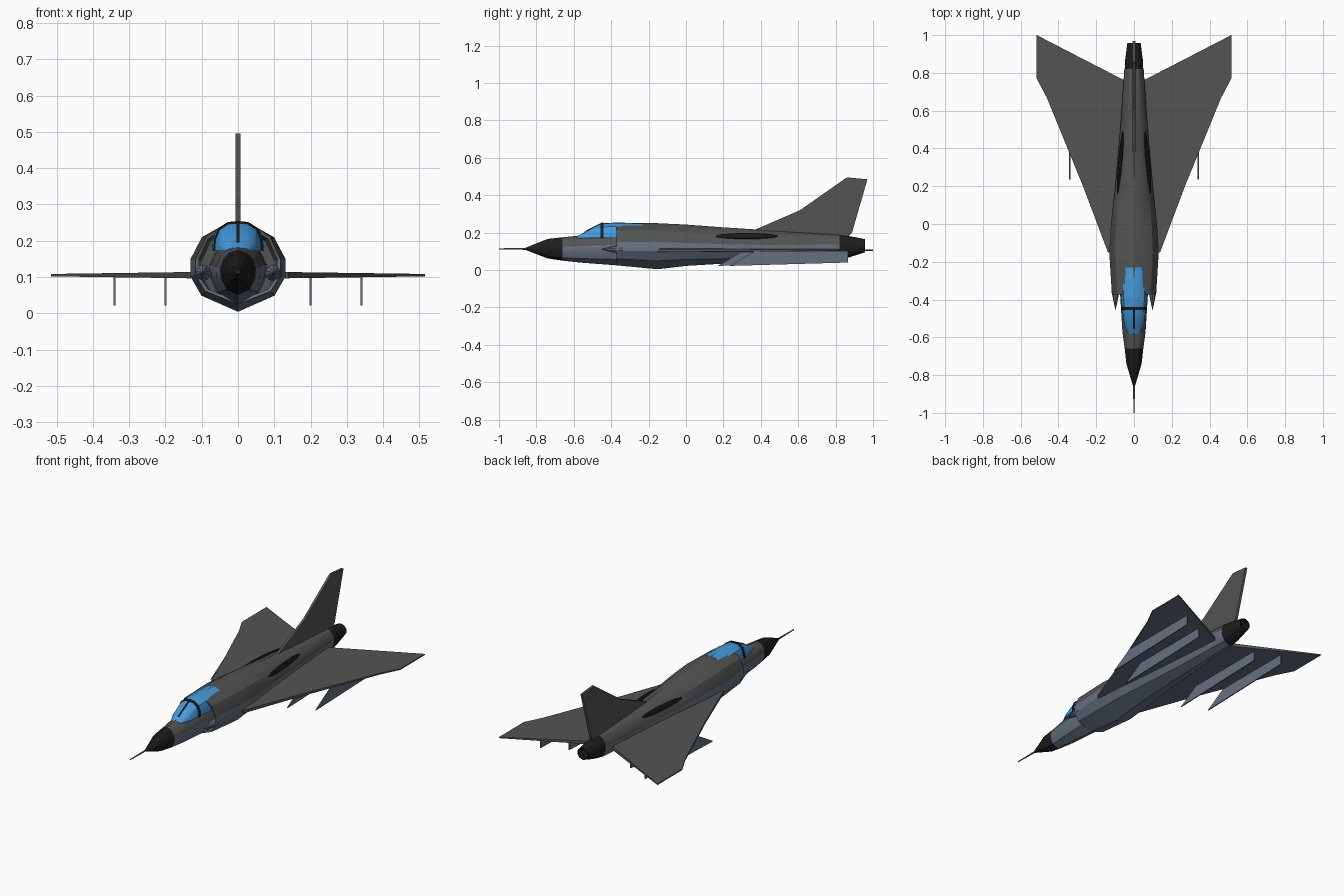
import bpy, bmesh, math
from mathutils import Matrix, Vector

if "Cube" in bpy.data.objects:
    bpy.data.objects.remove(bpy.data.objects["Cube"])


def mat(name, r, g, b):
    m = bpy.data.materials.new(name)
    m.diffuse_color = (r, g, b, 1)
    m.use_nodes = True
    m.node_tree.nodes["Principled BSDF"].inputs["Base Color"].default_value = m.diffuse_color
    return m


GREY = mat("dark_grey", 0.085, 0.09, 0.085)
BELLY = mat("blue_grey", 0.13, 0.165, 0.22)
BLACK = mat("black", 0.012, 0.012, 0.012)
GLASS = mat("canopy_blue", 0.06, 0.33, 0.72)


def finish(name, bm, mats, mirror=False, smooth=False):
    bmesh.ops.recalc_face_normals(bm, faces=bm.faces)
    me = bpy.data.meshes.new(name)
    bm.to_mesh(me)
    bm.free()
    for m in mats:
        me.materials.append(m)
    ob = bpy.data.objects.new(name, me)
    bpy.context.collection.objects.link(ob)
    if mirror:
        ob.modifiers.new("mirror", 'MIRROR')
    if smooth:
        bpy.ops.object.select_all(action='DESELECT')
        ob.select_set(True)
        bpy.context.view_layer.objects.active = ob
        bpy.ops.object.shade_smooth_by_angle(angle=math.radians(28))
    return ob


# Half cross-sections, top to bottom: angular body and round tube
BOXY = [(0, 1), (.4, .9), (.76, .71), (1, .28), (1, -.08), (.77, -.58), (0, -1)]
ROUND = [(math.cos(math.radians(a)), math.sin(math.radians(a)))
         for a in (90, 60, 35, 10, -15, -50, -90)]


def section(y, w, zt, zm, zb, blend):
    half = []
    for (ax, az), (bx, bz) in zip(BOXY, ROUND):
        fx, fz = ax + (bx - ax) * blend, az + (bz - az) * blend
        half.append((fx * w, y, zm + fz * ((zt - zm) if fz > 0 else (zm - zb))))
    half[0], half[-1] = (0, y, zt), (0, y, zb)
    return half + [(-x, yy, z) for x, yy, z in reversed(half[1:-1])]


def loft(name, rings, mats, belly=False, smooth=True):
    bm = bmesh.new()
    rows = [[bm.verts.new(p) for p in r] for r in rings]
    n = len(rings[0])
    for a, b in zip(rows, rows[1:]):
        for i in range(n):
            j = (i + 1) % n
            f = bm.faces.new((a[i], a[j], b[j], b[i]))
            if belly and 3 < i + 1 < n - 2:
                f.material_index = 1
    bm.faces.new(rows[0])
    bm.faces.new(rows[-1])
    return finish(name, bm, mats, smooth=smooth)


def slab(name, side_a, side_b, mats, mirror=False):
    bm = bmesh.new()
    a = [bm.verts.new(p) for p in side_a]
    b = [bm.verts.new(p) for p in side_b]
    bm.faces.new(a)
    bm.faces.new(b).material_index = len(mats) - 1
    for i in range(len(a)):
        j = (i + 1) % len(a)
        bm.faces.new((a[i], a[j], b[j], b[i]))
    return finish(name, bm, mats, mirror)


# Nose, forward fuselage
loft("nose_cone", [section(-.862, .004, .117, .113, .109, 1),
                   section(-.74, .041, .166, .113, .062, 1),
                   section(-.66, .05, .175, .113, .05, 1)], [BLACK])
loft("forward_fuselage", [section(-.66, .05, .175, .113, .05, 1),
                          section(-.57, .062, .184, .113, .04, .7),
                          section(-.37, .074, .2, .113, .025, .3),
                          section(-.2, .08, .2, .113, .02, .3)], [GREY, BELLY], belly=True)

# Main body with recessed intake mouth
loft("main_fuselage", [section(-.24, .1, .235, .11, .03, 0),
                       section(-.37, .108, .243, .11, .034, 0),
                       section(-.372, .117, .253, .11, .025, 0),
                       section(-.15, .131, .25, .11, .004, 0),
                       section(0, .122, .243, .11, .022, .15),
                       section(.2, .1, .228, .11, .034, .4),
                       section(.5, .074, .209, .115, .045, .8),
                       section(.82, .052, .19, .125, .055, 1)], [GREY, BELLY], belly=True)

# Exhaust nozzle with hollow end
loft("exhaust_nozzle", [section(.82, .05, .188, .126, .058, 1),
                        section(.865, .048, .183, .126, .065, 1),
                        section(.957, .036, .165, .13, .095, 1),
                        section(.955, .03, .159, .13, .101, 1),
                        section(.88, .028, .157, .13, .103, 1)], [BLACK])


# Canopy glass and its frame
def arch(y, w, zt, z0=.172):
    h = zt - z0
    pts = [(1, 0), (.97, .4), (.8, .75), (.4, .97), (0, 1),
           (-.4, .97), (-.8, .75), (-.97, .4), (-1, 0)]
    return [(x * w, y, z0 + z * h) for x, z in pts]


loft("canopy_glass", [arch(-.582, .03, .18), arch(-.53, .053, .209), arch(-.455, .064, .249),
                      arch(-.372, .071, .254), arch(-.23, .072, .25)], [GLASS])
loft("canopy_bow", [arch(-.456, .067, .252), arch(-.44, .068, .254)], [BLACK], smooth=False)
slab("windscreen_strip",
     [(.004, -.565, .188), (.004, -.53, .213), (.004, -.45, .254), (.004, -.45, .22)],
     [(-.004, -.565, .188), (-.004, -.53, .213), (-.004, -.45, .254), (-.004, -.45, .22)], [BLACK])


# Cones: nose probe and intake spikes
def cone(name, r1, r2, depth, loc, m, mirror=False, sides=10):
    bm = bmesh.new()
    bmesh.ops.create_cone(bm, cap_ends=True, segments=sides, radius1=r1, radius2=r2, depth=depth,
                          matrix=Matrix.Translation(loc) @ Matrix.Rotation(math.pi / 2, 4, 'X'))
    finish(name, bm, [m], mirror, True)


cone("nose_probe", .005, .003, .15, (0, -.925, .113), BELLY, sides=8)
cone("intake_spike", .023, .001, .1, (.098, -.405, .111), BELLY, True)
cone("intake_spike_base", .023, .023, .12, (.098, -.295, .111), BELLY, True)

# Dark side slots along the spine
bm = bmesh.new()
bmesh.ops.create_uvsphere(bm, u_segments=10, v_segments=10, radius=1)
bm.transform(Matrix.Translation((.073, .325, .181)) @ Matrix.Rotation(.085, 4, 'Z')
             @ Matrix.Diagonal((.012, .167, .017, 1)) @ Matrix.Rotation(math.pi / 2, 4, 'X'))
finish("side_slot", bm, [BLACK], True, True)

# Delta wings, thinner toward the tip
plan = [(.03, -.15), (.138, -.15), (.27, .2), (.46, .665), (.515, .77), (.515, 1), (.04, .755)]
thick = lambda x: .0105 - .014 * x
slab("wing", [(x, y, .105 + thick(x)) for x, y in plan],
     [(x, y, .105 - thick(x)) for x, y in plan], [GREY, BELLY], True)

# Tail fin
fin = [(.37, .17), (.37, .216), (.61, .32), (.86, .495), (.97, .485), (.888, .2), (.86, .17)]
slab("tail_fin", [(.007, y, z) for y, z in fin], [(-.007, y, z) for y, z in fin], [GREY])

# Underwing pylons
for label, px, y0 in (("inner", .2, .17), ("outer", .34, .235)):
    side = [(y0, .022), (y0 + .63, .04), (y0 + .63, .102), (y0 + .135, .102)]
    slab(label + "_pylon", [(px - .003, y, z) for y, z in side],
         [(px + .003, y, z) for y, z in side], [BELLY], True)
